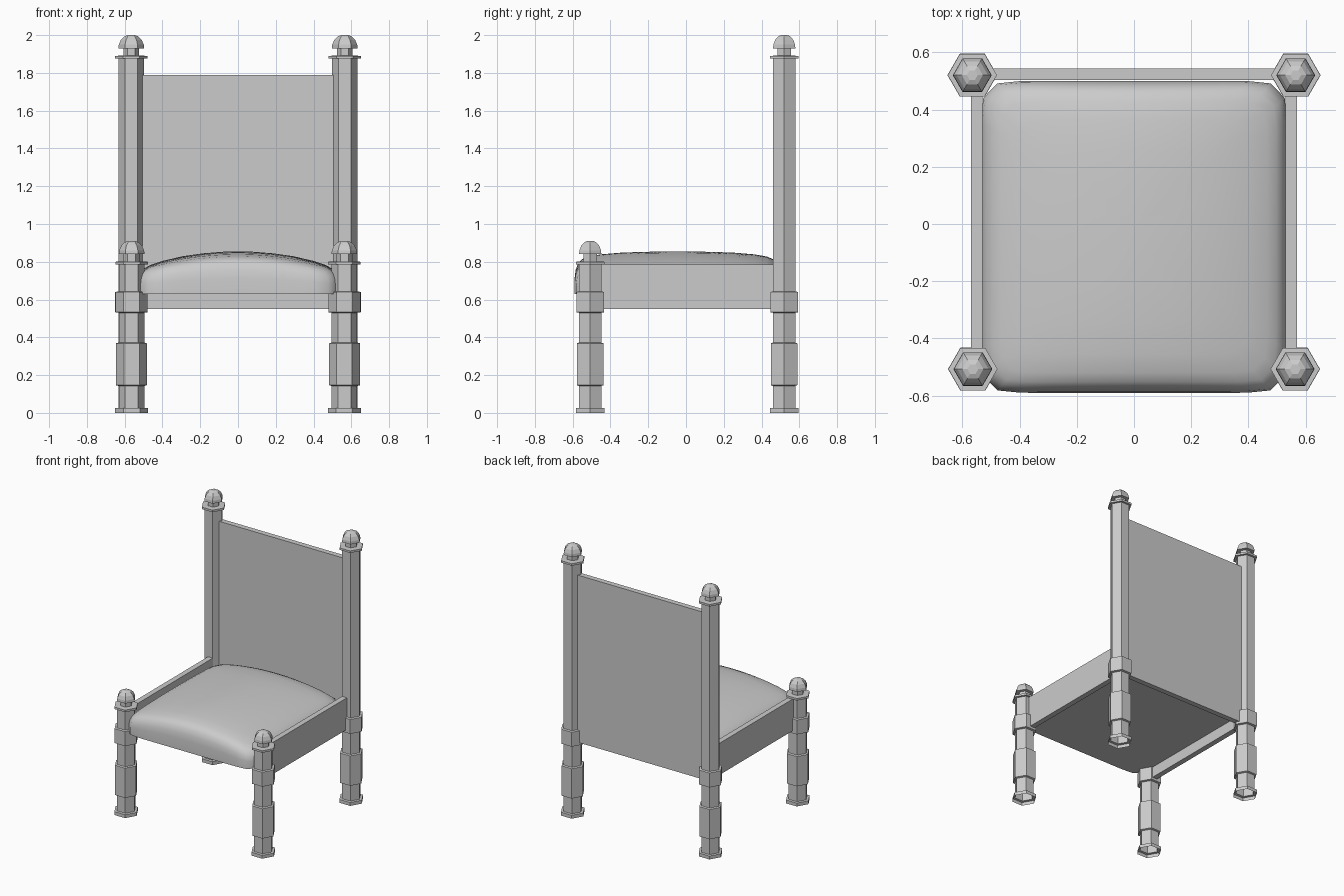
import bpy, bmesh, math

if "Cube" in bpy.data.objects:
    bpy.data.objects.remove(bpy.data.objects["Cube"])


def make_object(name, bm):
    bmesh.ops.recalc_face_normals(bm, faces=bm.faces)
    mesh = bpy.data.meshes.new(name)
    bm.to_mesh(mesh)
    bm.free()
    obj = bpy.data.objects.new(name, mesh)
    bpy.context.collection.objects.link(obj)
    return obj


def bridge(bm, a, b):
    n = len(a)
    for i in range(n):
        bm.faces.new((a[i], a[(i + 1) % n], b[(i + 1) % n], b[i]))


def post(name, x, y, shaft_top):
    # hexagonal turned post: foot, lower block, collar, shaft, flange, finial
    r, t = 0.068, shaft_top
    profile = [(0.087, 0), (0.087, 0.025), (r, 0.027), (r, 0.143),
               (0.082, 0.147), (0.082, 0.368), (r, 0.372), (r, 0.53),
               (0.085, 0.533), (0.085, 0.64), (r, 0.643), (r, t),
               (0.086, t), (0.086, t + 0.015), (0.042, t + 0.017),
               (0.042, t + 0.055), (0.068, t + 0.055), (0.066, t + 0.075),
               (0.055, t + 0.1), (0.037, t + 0.118), (0.019, t + 0.125)]
    bm = bmesh.new()
    prev = None
    for rad, z in profile:
        ring = [bm.verts.new((x + rad * math.cos(k * math.pi / 3),
                              y + rad * math.sin(k * math.pi / 3), z))
                for k in range(6)]
        if prev:
            bridge(bm, prev, ring)
        prev = ring
    bm.faces.new(prev)
    return make_object(name, bm)


def box(name, lo, hi):
    bm = bmesh.new()
    bmesh.ops.create_cube(bm, size=1)
    for v in bm.verts:
        v.co = [(l + h) / 2 + c * (h - l) for l, h, c in zip(lo, hi, v.co)]
    return make_object(name, bm)


def cushion():
    # rounded-square rings rising to a crowned top
    hx, hy, cy, z0, n, segs = 0.535, 0.545, -0.045, 0.63, 14, 64
    rings = [(1, 0), (1, 0.4), (0.99, 0.62), (0.965, 0.8), (0.93, 0.89),
             (0.87, 0.95), (0.75, 0.985), (0.55, 1), (0.35, 1), (0.15, 1)]

    def height(u, v):
        return 0.225 * (1 - 0.38 * u * u) * (1 - 0.1 * v * v)

    bm = bmesh.new()
    prev = None
    for s, f in rings:
        ring = []
        for k in range(segs):
            a = 2 * math.pi * (k + 0.5) / segs
            c, d = math.cos(a), math.sin(a)
            q = s / (abs(c) ** n + abs(d) ** n) ** (1 / n)
            u, v = c * q, d * q
            ring.append(bm.verts.new((u * hx, cy + v * hy, z0 + f * height(u, v))))
        if prev:
            bridge(bm, prev, ring)
        else:
            bm.faces.new(ring)
        prev = ring
    top = bm.verts.new((0, cy, z0 + height(0, 0)))
    for k in range(segs):
        bm.faces.new((prev[k], prev[(k + 1) % segs], top))
    return make_object("seat_cushion", bm)


# posts and side rails, both sides
for side, sx in (("left", -1), ("right", 1)):
    post("front_post_" + side, sx * 0.563, -0.507, 0.785)
    post("back_post_" + side, sx * 0.565, 0.52, 1.875)
    xs = sorted((sx * 0.53, sx * 0.57))
    box("side_rail_" + side, (xs[0], -0.5, 0.55), (xs[1], 0.52, 0.785))

# backrest panel
box("backrest_panel", (-0.56, 0.503, 0.55), (0.56, 0.543, 1.79))

# seat
seat = cushion()
bpy.ops.object.select_all(action='DESELECT')
seat.select_set(True)
bpy.context.view_layer.objects.active = seat
bpy.ops.object.shade_smooth_by_angle(angle=math.radians(40))
